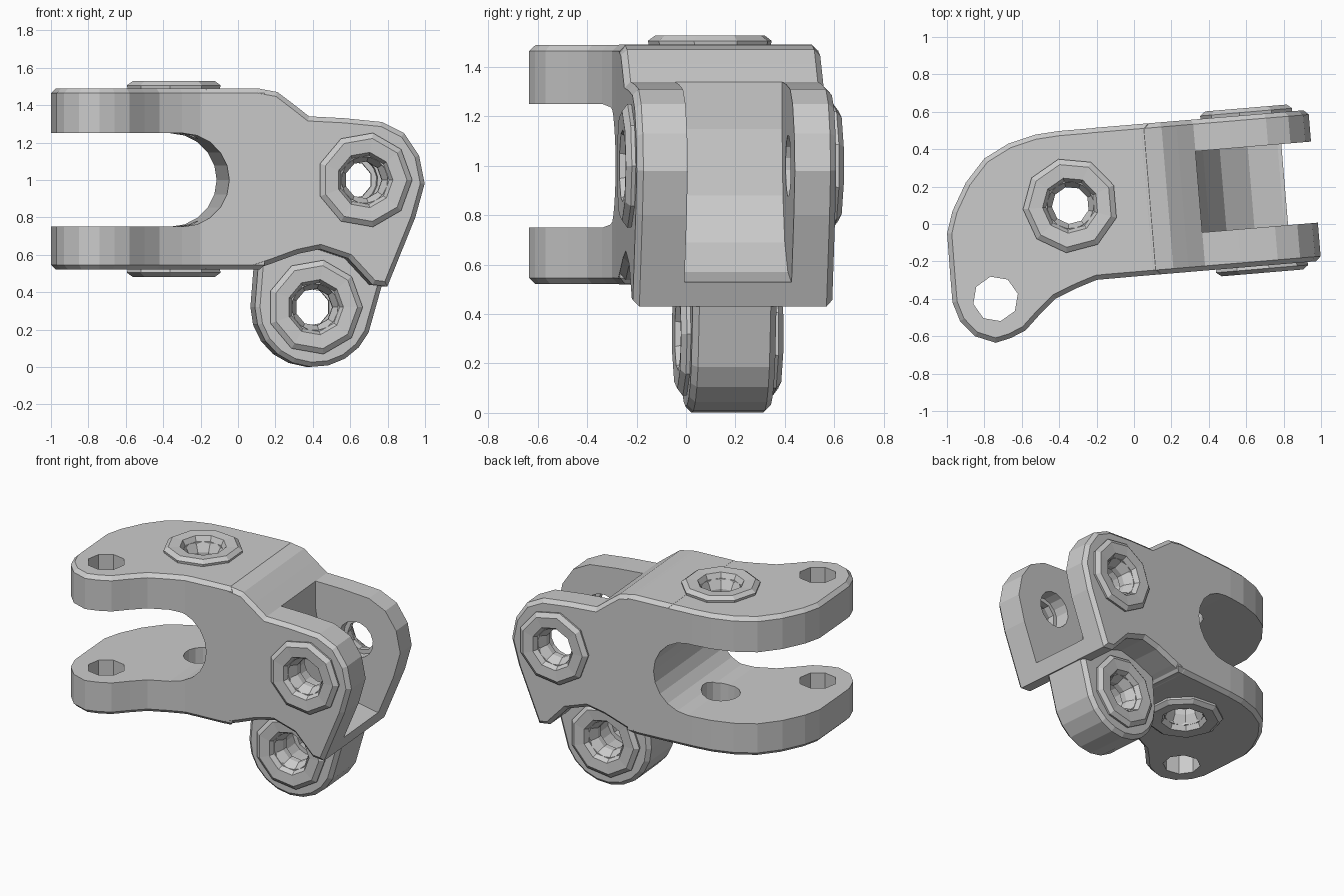
import bpy, bmesh
from math import pi, sin, cos, radians
from mathutils import Vector, Matrix

if "Cube" in bpy.data.objects:
    bpy.data.objects.remove(bpy.data.objects["Cube"])

# everything is modelled square to the axes, then turned slightly about z
TURN = Matrix.Rotation(radians(4.8), 4, 'Z')


def finish(bm, name):
    bmesh.ops.recalc_face_normals(bm, faces=bm.faces[:])
    me = bpy.data.meshes.new(name)
    bm.to_mesh(me)
    bm.free()
    ob = bpy.data.objects.new(name, me)
    bpy.context.collection.objects.link(ob)
    return ob


def prism(name, pts, lo, hi, axis, chamfer=0.0):
    """Extrude an outline along y or z, optionally chamfering both rims."""
    bm = bmesh.new()
    place = (lambda a, b, t: (a, b, t)) if axis == 'Z' else (lambda a, b, t: (a, t, b))
    ends = [[bm.verts.new(place(a, b, t)) for a, b in pts] for t in (lo, hi)]
    caps = [bm.faces.new(e) for e in ends]
    n = len(pts)
    for i in range(n):
        j = (i + 1) % n
        bm.faces.new((ends[0][i], ends[0][j], ends[1][j], ends[1][i]))
    bmesh.ops.recalc_face_normals(bm, faces=bm.faces[:])
    if chamfer:
        rim = list({e for f in caps for e in f.edges})
        bmesh.ops.bevel(bm, geom=rim, offset=chamfer, offset_type='OFFSET',
                        segments=1, affect='EDGES', clamp_overlap=True)
    return finish(bm, name)


def arc(cx, cy, r, start, end, n):
    return [(cx + r * cos(radians(start + (end - start) * i / n)),
             cy + r * sin(radians(start + (end - start) * i / n))) for i in range(n + 1)]


def combine(target, other, op):
    m = target.modifiers.new(op, 'BOOLEAN')
    m.operation, m.solver, m.object = op, 'EXACT', other
    bpy.context.view_layer.objects.active = target
    bpy.ops.object.modifier_apply(modifier=m.name)
    bpy.data.objects.remove(other)


def bushing(name, pos, direction, sides=9):
    """Raised faceted ring with a funnel-shaped bore."""
    profile = [(.25, -.01), (.255, .018), (.225, .04), (.15, .035),
               (.10, -.06), (.10, -.10), (.14, -.10)]
    bm = bmesh.new()
    rings = [[bm.verts.new((r * cos(2 * pi * i / sides), r * sin(2 * pi * i / sides), h))
              for i in range(sides)] for r, h in profile]
    for k in range(len(rings)):
        a, b = rings[k], rings[(k + 1) % len(rings)]
        for i in range(sides):
            j = (i + 1) % sides
            bm.faces.new((a[i], a[j], b[j], b[i]))
    ob = finish(bm, name)
    rot = Vector(direction).to_track_quat('Z', 'Y').to_matrix().to_4x4()
    ob.data.transform(TURN @ Matrix.Translation(pos) @ rot)
    return ob


# fork block seen from above: becomes the two horizontal plates
plan = [(-1.0, .034), (-.961, .151), (-.878, .295), (-.768, .416), (-.632, .485),
        (-.488, .52), (-.357, .529), (.12, .529), (.12, -.279), (-.224, -.281),
        (-.327, -.314), (-.452, -.363), (-.538, -.436), (-.626, -.519), (-.709, -.553),
        (-.79, -.571), (-.897, -.527), (-.97, -.44), (-1.002, -.337), (-1.002, -.217)]
body = prism("joint_body", plan, .521, 1.489, 'Z', .025)

# ear block seen from the front
side = [(-.2, .52), (.06, .52), (.15, .55), (.3, .605), (.42, .63), (.57, .58),
        (.70, .44), (.78, .43), (.93, .80), (.98, .98), (.95, 1.13), (.87, 1.25),
        (.75, 1.31), (.55, 1.33), (.36, 1.34), (.27, 1.41), (.19, 1.47), (.08, 1.49),
        (-.2, 1.49)]
combine(body, prism("ear_block", side, -.28, .53, 'Y', .025), 'UNION')

# hanging lug under the ears
lug = arc(.41, .32, .32, 180, 335, 9) + [(.775, .45), (.5, .78), (.12, .7)]
combine(body, prism("lug", lug, -.035, .305, 'Y', .025), 'UNION')

# fork notch and ear slot
notch = [(-1.3, .75)] + arc(-.32, 1.0, .25, -90, 90, 10) + [(-1.3, 1.25)]
slot = [(.36, 1.6), (.36, 1.15), (.40, .88), (.49, .69), (.64, .57), (.80, .53),
        (1.3, .53), (1.3, 1.6)]
combine(body, prism("notch_cut", notch, -1, 1, 'Y'), 'DIFFERENCE')
combine(body, prism("slot_cut", slot, -.075, .36, 'Y'), 'DIFFERENCE')

# pin holes and the small plate holes
for a, b, r, n, axis in [(-.33, .128, .125, 16, 'Z'), (-.771, -.337, .122, 8, 'Z'),
                         (.655, 1.0, .125, 16, 'Y'), (.41, .32, .125, 16, 'Y')]:
    combine(body, prism("hole_cut", arc(a, b, r, 8, 368 - 360 / n, n - 1), -2, 2, axis),
            'DIFFERENCE')
body.data.transform(TURN)

# bushings around each pin hole
for name, pos, d in [("plate_bushing_top", (-.33, .128, 1.488), (0, 0, 1)),
                     ("plate_bushing_bottom", (-.33, .128, .522), (0, 0, -1)),
                     ("ear_bushing_front", (.655, -.278, 1.0), (0, -1, 0)),
                     ("ear_bushing_back", (.655, .528, 1.0), (0, 1, 0)),
                     ("lug_bushing_front", (.41, -.033, .32), (0, -1, 0)),
                     ("lug_bushing_back", (.41, .303, .32), (0, 1, 0))]:
    bushing(name, pos, d)
